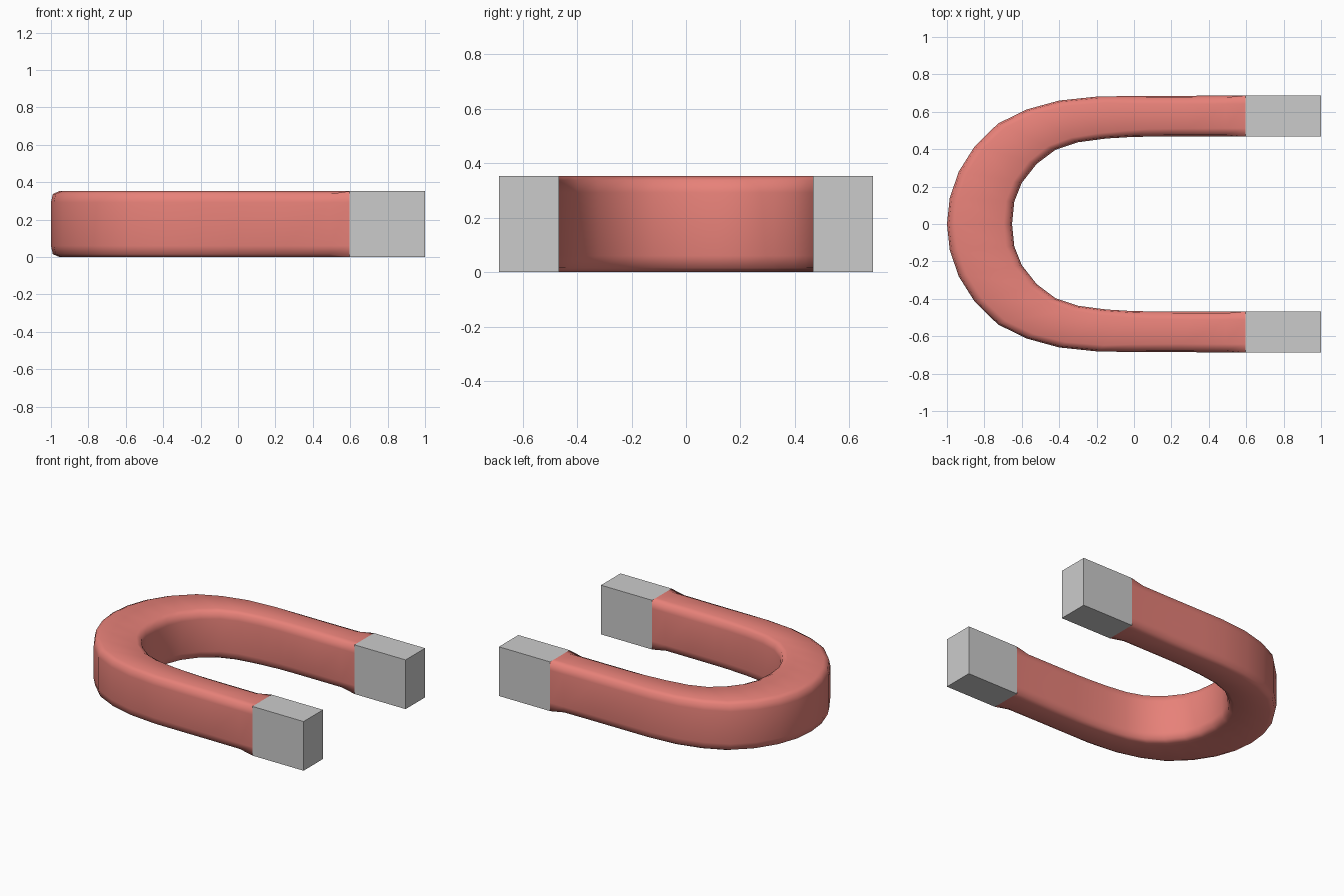
import bpy, bmesh

if "Cube" in bpy.data.objects:
    bpy.data.objects.remove(bpy.data.objects["Cube"])

H = 0.352

# matching outer / inner path points for half of the U, from bend to leg end
OUTER = [(-1, 0), (-0.985, 0.14), (-0.937, 0.28), (-0.852, 0.415), (-0.727, 0.537),
         (-0.575, 0.612), (-0.40, 0.66), (-0.19, 0.682), (0.0, 0.684),
         (0.25, 0.685), (0.49, 0.687), (0.595, 0.687)]
INNER = [(-0.652, 0), (-0.64, 0.12), (-0.60, 0.22), (-0.52, 0.322), (-0.42, 0.397),
         (-0.30, 0.437), (-0.15, 0.457), (0.0, 0.466), (0.10, 0.467),
         (0.30, 0.467), (0.49, 0.467), (0.595, 0.467)]


def section(outer, inner, square):
    """Rounded cross-section ring; square=True sharpens the corners."""
    (ox, oy), (ix, iy) = outer, inner
    width = ((ox - ix) ** 2 + (oy - iy) ** 2) ** 0.5
    mid = (0, 0) if square else (0.01, 0.015)
    corner = [(0, 0.06), mid, (0.045, 0)]
    low = [(a, z) for a, z in corner]
    low += [(width - a, z) for a, z in reversed(corner)]
    ring = low + [(a, H - z) for a, z in reversed(low)]
    return [(ox + (ix - ox) * a / width, oy + (iy - oy) * a / width, z) for a, z in ring]


# red U-shaped body
half = list(zip(OUTER, INNER))
flip = [((o[0], -o[1]), (i[0], -i[1])) for o, i in half[:0:-1]]
stations = flip + half
bm = bmesh.new()
rings = []
for n, (o, i) in enumerate(stations):
    pts = section(o, i, n in (0, len(stations) - 1))
    rings.append([bm.verts.new(p) for p in pts])
for a, b in zip(rings, rings[1:]):
    for k in range(len(a)):
        j = (k + 1) % len(a)
        bm.faces.new((a[k], a[j], b[j], b[k]))
bmesh.ops.recalc_face_normals(bm, faces=bm.faces)
# keep the normals pointing outward on the open tube
if bm.calc_volume(signed=True) < 0:
    bmesh.ops.reverse_faces(bm, faces=bm.faces)
for f in bm.faces:
    f.smooth = True
mesh = bpy.data.meshes.new("magnet_body")
bm.to_mesh(mesh)
bm.free()
body = bpy.data.objects.new("magnet_body", mesh)
bpy.context.collection.objects.link(body)
red = bpy.data.materials.new("red_paint")
red.diffuse_color = (0.8, 0.22, 0.19, 1)
red.use_nodes = True
red.node_tree.nodes["Principled BSDF"].inputs["Base Color"].default_value = red.diffuse_color
mesh.materials.append(red)

# bare metal pole tips
for name, side in (("back_pole_tip", 1), ("front_pole_tip", -1)):
    bpy.ops.mesh.primitive_cube_add(size=1, location=(0.7975, side * 0.577, H / 2))
    tip = bpy.context.object
    tip.name = name
    tip.scale = (0.405, 0.22, H)
